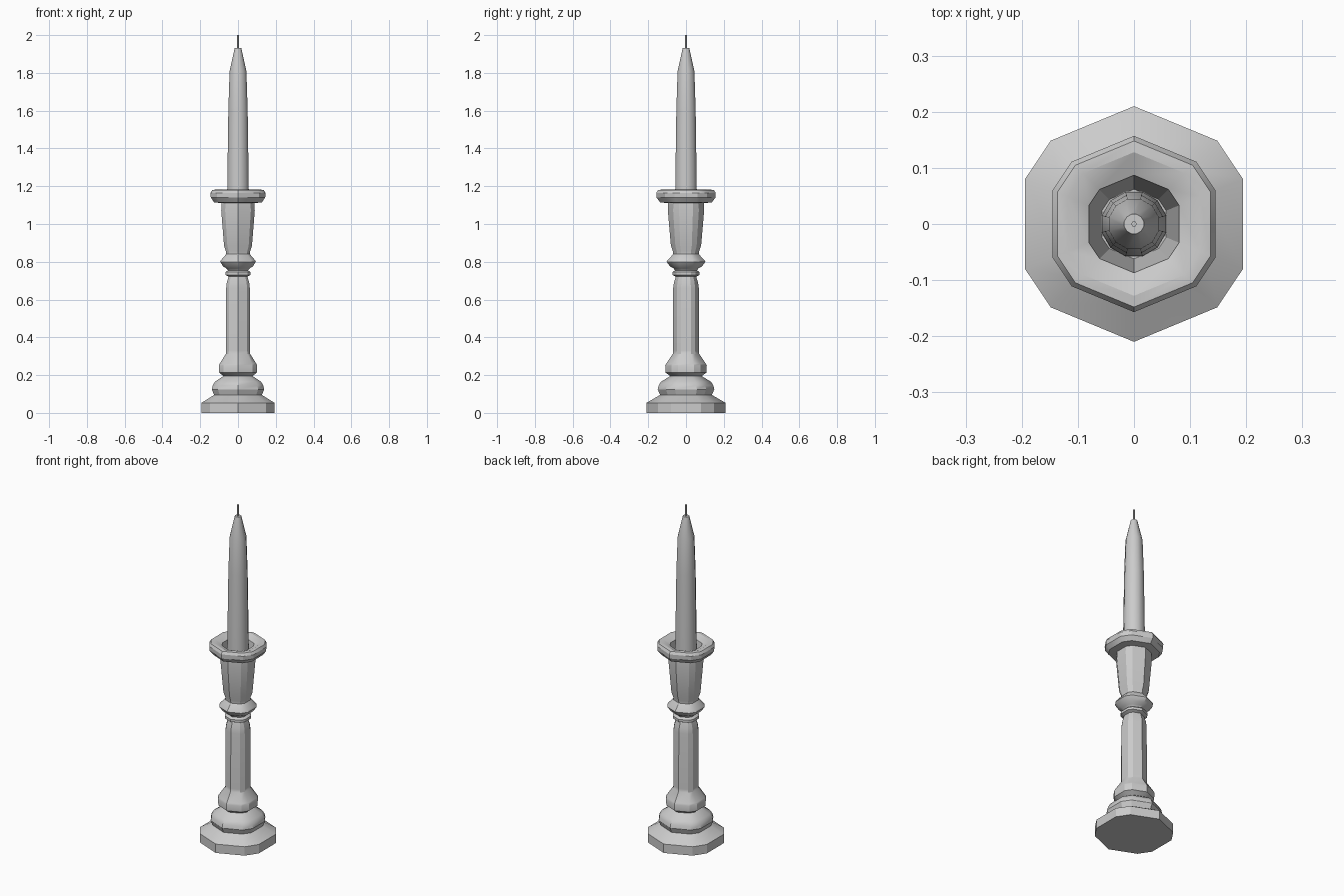
import bpy, bmesh, math

if "Cube" in bpy.data.objects:
    bpy.data.objects.remove(bpy.data.objects["Cube"])


def lathe(name, profile, angles):
    """Revolve an (r, z) profile through the given angles; r = 0 makes a pole."""
    bm = bmesh.new()
    rings = []
    for r, z in profile:
        if r == 0:
            rings.append([bm.verts.new((0, 0, z))])
        else:
            rings.append([bm.verts.new((r * math.cos(math.radians(a)),
                                        r * math.sin(math.radians(a)), z)) for a in angles])
    n = len(angles)
    for a, b in zip(rings, rings[1:]):
        if len(a) == 1:
            a, b, = b, a
        if len(b) == 1:
            bm.faces.new(a)          # flat cap
            bm.verts.remove(b[0])
            continue
        for i in range(n):
            j = (i + 1) % n
            bm.faces.new((a[i], a[j], b[j], b[i]))
    bmesh.ops.recalc_face_normals(bm, faces=bm.faces)
    mesh = bpy.data.meshes.new(name)
    bm.to_mesh(mesh)
    bm.free()
    ob = bpy.data.objects.new(name, mesh)
    bpy.context.collection.objects.link(ob)
    bpy.context.view_layer.objects.active = ob
    ob.select_set(True)
    bpy.ops.object.shade_smooth_by_angle(angle=math.radians(30))
    ob.select_set(False)
    return ob


# Uneven ten-sided section of the turned holder
holder_angles = [-90, -45, -22.5, 22.5, 45, 90, 135, 157.5, 202.5, 225]
even_angles = [15 + 30 * i for i in range(12)]

# Holder: foot, mouldings, column, collars, cup, drip rim and socket
lathe("candle_holder", [
    (0, 0), (.21, 0), (.21, .053),
    (.137, .095), (.15, .125), (.145, .145), (.132, .165),
    (.083, .195), (.108, .213), (.11, .25), (.105, .26),
    (.07, .312), (.069, .33), (.068, .66), (.064, .69), (.054, .722),
    (.072, .73), (.072, .745), (.058, .755), (.066, .765),
    (.085, .775), (.102, .80), (.098, .808), (.068, .84),
    (.069, .855), (.08, .885), (.096, 1.07), (.094, 1.11),
    (.137, 1.115), (.156, 1.14), (.157, 1.165), (.148, 1.18),
    (.128, 1.182), (.087, 1.165), (.062, 1.0), (0, 1.0)], holder_angles)

# Tapered candle
lathe("candle", [
    (0, 1.003), (.06, 1.003), (.059, 1.18), (.053, 1.6), (.046, 1.81),
    (.018, 1.932), (0, 1.932)], even_angles)

# Wick
lathe("wick", [(0, 1.925), (.005, 1.925), (.005, 2.0), (0, 2.0)],
      [60 * i for i in range(6)])
